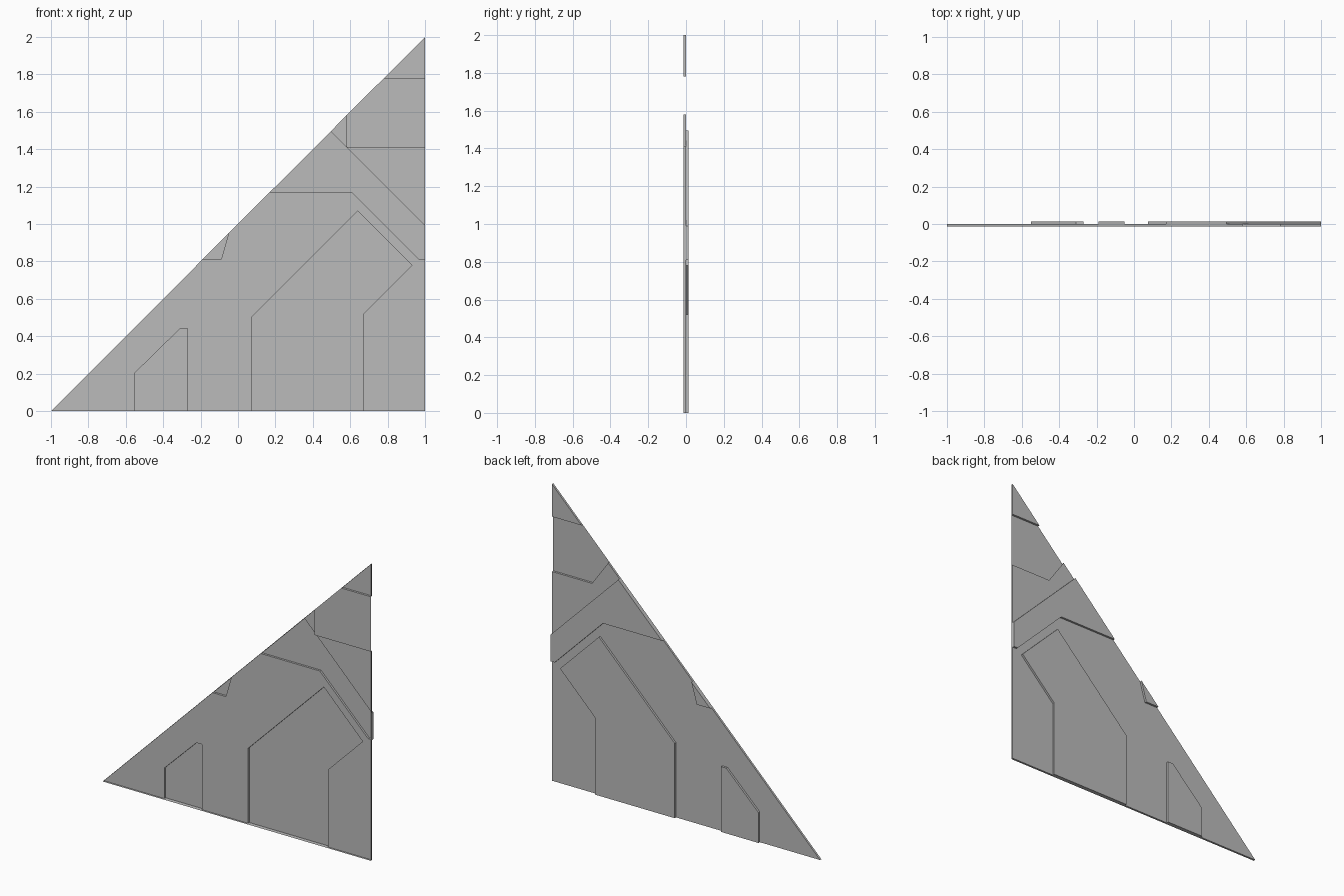
import bpy

if "Cube" in bpy.data.objects:
    bpy.data.objects.remove(bpy.data.objects["Cube"])

D = 0.014  # height of one relief step

grey = bpy.data.materials.new("plain grey")
grey.diffuse_color = (0.5, 0.5, 0.5, 1)
grey.use_nodes = True
grey.node_tree.nodes["Principled BSDF"].inputs["Base Color"].default_value = grey.diffuse_color


def on_border(a, b):
    """True if the edge lies on the outline of the triangular wall."""
    sides = (lambda p: p[1], lambda p: p[0] - 1, lambda p: p[1] - p[0] - 1)
    return any(abs(f(a)) < 1e-4 and abs(f(b)) < 1e-4 for f in sides)


def panel(name, outline, level):
    """Flat sheet at y = level, with a rim joining it to its surroundings."""
    n = len(outline)
    verts = [(x, level, z) for x, z in outline]
    faces = [tuple(range(n))]
    for i, a in enumerate(outline):
        b = outline[(i + 1) % n]
        y = -D if on_border(a, b) else 0
        if abs(y - level) > 1e-6:
            k = len(verts)
            verts += [(a[0], y, a[1]), (b[0], y, b[1])]
            faces.append(((i + 1) % n, i, k, k + 1))
    mesh = bpy.data.meshes.new(name)
    mesh.from_pydata(verts, [], faces)
    mesh.materials.append(grey)
    obj = bpy.data.objects.new(name, mesh)
    bpy.context.collection.objects.link(obj)


# Outlines of the recesses, counter-clockwise in x and z
small_door = [(-.55, 0), (-.27, 0), (-.27, .44), (-.31, .44), (-.55, .205)]
large_door = [(.075, 0), (.67, 0), (.67, .52), (.93, .78), (.64, 1.07), (.075, .505)]
notch = [(-.19, .81), (-.09, .81), (-.05, .95)]
band_low = [(.17, 1.17), (.61, 1.17), (.97, .81), (1, .81)]
band_high = [(1, .99), (.495, 1.495)]

panel("small_door_recess", small_door, D)
panel("large_door_recess", large_door, D)
panel("edge_notch_recess", notch, D)
panel("bent_band_recess", band_low + band_high, D)


def around(door):
    """Walk round a door opening from its left foot to its right foot."""
    return [door[0]] + door[:0:-1]


# Main wall, running around the doors, the band and the notch
panel("lower_wall",
      [(-1, 0)] + around(small_door) + around(large_door) + [(1, 0)]
      + band_low[::-1] + [notch[2], notch[1], notch[0]], 0)
panel("middle_wall", band_high[::-1] + [(1, 1.41), (.58, 1.41), (.58, 1.58)], 0)
panel("top_wall", [(.78, 1.78), (1, 1.78), (1, 2)], 0)

# Raised panel near the top
panel("raised_panel",
      [(.58, 1.58), (.58, 1.41), (1, 1.41), (1, 1.78), (.78, 1.78)], -D)
